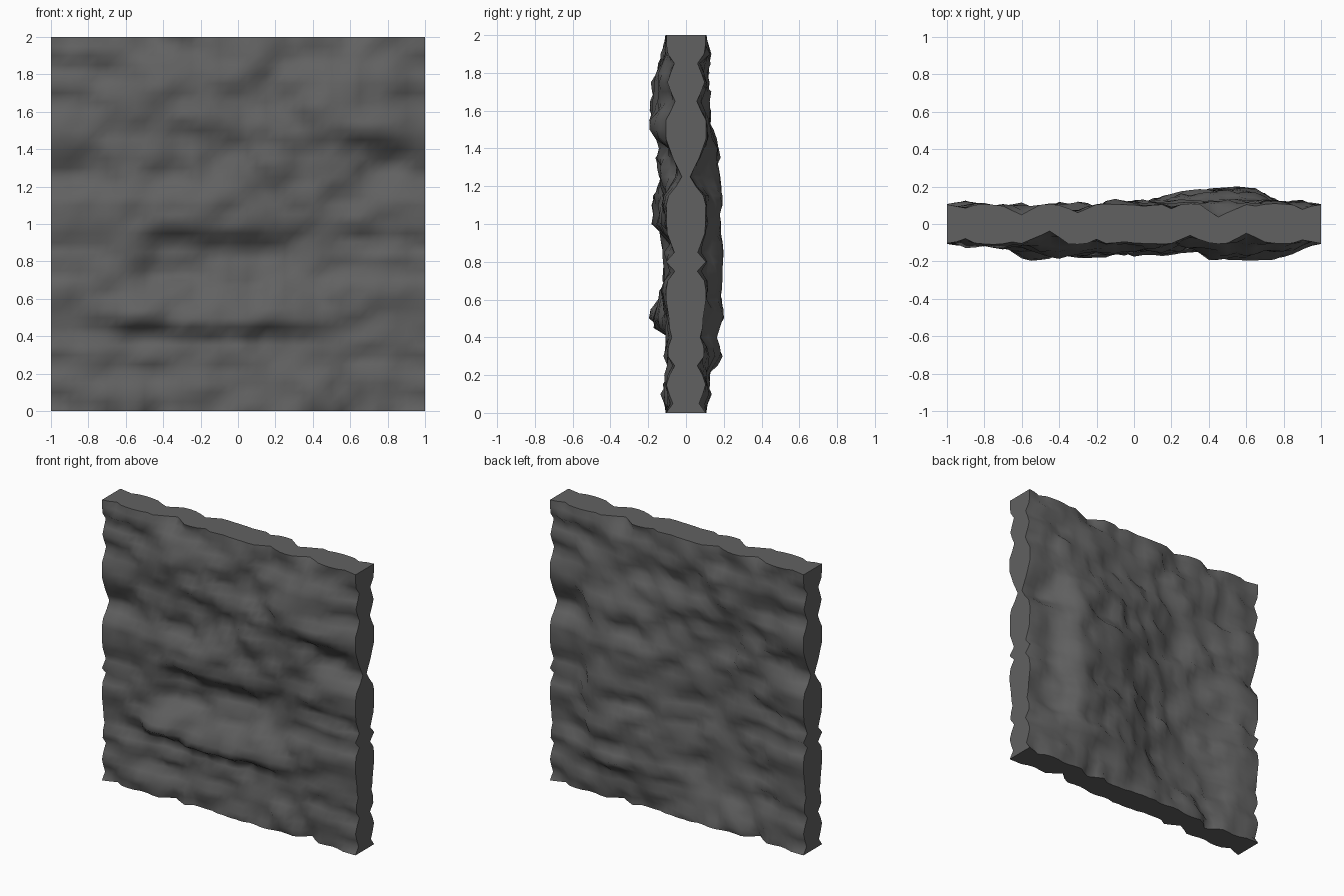
import bpy, bmesh, math
from mathutils import Vector, noise

if "Cube" in bpy.data.objects:
    bpy.data.objects.remove(bpy.data.objects["Cube"])

N = 40            # cells per side
STEP = 2.0 / N


def ease(t):
    t = max(0.0, min(1.0, t))
    return t * t * (3 - 2 * t)


# Ledges: left x, left fade, right x, right fade, bottom z, bottom fade, top z, top fade, depth
FRONT = [
    (-0.80, 0.40, 0.25, 0.35, 0.86, 0.13, 1.55, 0.60, 0.060),
    (-0.05, 0.30, 0.75, 0.25, 1.16, 0.12, 1.75, 0.45, 0.060),
    (0.25, 0.25, 0.98, 0.25, 1.37, 0.10, 1.98, 0.40, 0.085),
    (-0.75, 0.40, 0.20, 0.40, 1.40, 0.25, 1.98, 0.25, 0.070),
    (-0.75, 0.20, 0.60, 0.30, 0.39, 0.07, 0.70, 0.26, 0.065),
    (-0.70, 0.35, 0.80, 0.35, 0.58, 0.26, 1.00, 0.14, -0.050),
    (-0.85, 0.30, 0.80, 0.30, 0.02, 0.25, 0.46, 0.08, -0.030),
    (0.20, 0.30, 0.98, 0.20, 1.10, 0.22, 1.46, 0.12, -0.030),
]
BACK = [
    (-0.10, 0.65, 0.82, 0.24, 0.10, 0.22, 1.80, 0.60, 0.078),
    (-0.95, 0.42, 0.25, 0.65, 0.02, 0.25, 1.95, 0.90, -0.075),
]

# Horizontal cracks: z, reach below, reach above, depth
CRACKS = [(0.05, 0.05, 0.08, 0.040), (0.25, 0.07, 0.08, 0.040), (0.40, 0.08, 0.16, 0.040),
          (0.75, 0.07, 0.05, 0.040), (0.85, 0.05, 0.12, 0.040), (1.25, 0.12, 0.20, 0.085),
          (1.65, 0.10, 0.08, 0.045), (1.85, 0.10, 0.08, 0.055)]
# Chips along the top and bottom edges: x, depth
CHIPS = [(-0.90, 0.04), (-0.45, 0.06), (-0.20, 0.03), (0.30, 0.03), (0.60, 0.06)]


def bulge(x, z, ledges):
    hi = lo = 0.0
    for x0, xa, x1, xb, z0, za, z1, zb, d in ledges:
        zw = z + 0.05 * noise.noise(Vector((x * 4, 0, z0 * 9)))     # uneven ledge line
        v = d * ease((x - x0) / xa) * ease((x1 - x) / xb) * ease((zw - z0) / za) * ease((z1 - zw) / zb)
        hi, lo = max(hi, v), min(lo, v)
    return hi + lo


def ring(x, z, r, k, seed):
    # noise that repeats from the left edge to the right edge
    return noise.noise(Vector((r * math.cos(math.pi * x), r * math.sin(math.pi * x), z * k + seed)))


def rough(x, z):
    n = 0.026 * ring(x, z, 1.0, 6, 3.3) + 0.034 * ring(x, z, 2.4, 10, 8.1)
    n += 0.026 * ring(x, z, 4.0, 16, 5.7)
    inside = 1 - x ** 6
    zw = z + 0.12 * inside * ring(x, 0.3 * z, 0.8, 1, 1.4)
    cut = 0.0
    for zc, below, above, d in CRACKS:
        t = 1 - (zc - zw) / below if zw < zc else 1 - (zw - zc) / above
        strength = 1 - inside * (0.6 + 0.9 * ring(x, zc, 1.5, 5, 2.2))
        cut = max(cut, d * max(0, t) * max(0, strength))
    for xc, d in CHIPS:
        tx, tz = 1 - abs(x - xc) / 0.11, 1 - min(z, 2 - z) / 0.12
        if tx > 0 and tz > 0:
            cut = max(cut, d * tx * tz)
    return n * (1 - 0.6 * x ** 8) - cut


def depth(x, z, ledges, side):
    rim = min(1 - abs(x), z, 2 - z)
    d = 0.108 + bulge(x, z, ledges) + rough(x * side, z)
    cap = 0.103 + 0.088 * ease(rim / 0.25)
    return max(0.005, min(d, cap + 0.25 * (d - cap)))


bm = bmesh.new()


def rock_face(sign, ledges):
    xs = [-1 + i * STEP for i in range(N + 1)]
    grid = [[bm.verts.new((x, sign * depth(x, j * STEP, ledges, -sign), j * STEP)) for x in xs]
            for j in range(N + 1)]
    for j in range(N):
        for i in range(N):
            face = bm.faces.new((grid[j][i], grid[j][i + 1], grid[j + 1][i + 1], grid[j + 1][i]))
            face.smooth = True
    return grid


def border(g):
    return g[0][:-1] + [r[-1] for r in g[:-1]] + g[-1][:0:-1] + [r[0] for r in g[:0:-1]]


# Rocky front and back, joined by flat-cut edges
front = border(rock_face(-1, FRONT))
back = border(rock_face(1, BACK))
for k in range(len(front)):
    m = (k + 1) % len(front)
    bm.faces.new((front[k], front[m], back[m], back[k]))
    for loop in (front, back):
        bm.edges.get((loop[k], loop[m])).smooth = False
bmesh.ops.recalc_face_normals(bm, faces=bm.faces)

mesh = bpy.data.meshes.new("rock_wall")
bm.to_mesh(mesh)
bm.free()
wall = bpy.data.objects.new("rock_wall", mesh)
bpy.context.collection.objects.link(wall)

# Dark grey stone
stone = bpy.data.materials.new("stone")
stone.diffuse_color = (0.12, 0.12, 0.12, 1)
stone.use_nodes = True
stone.node_tree.nodes["Principled BSDF"].inputs["Base Color"].default_value = stone.diffuse_color
mesh.materials.append(stone)
